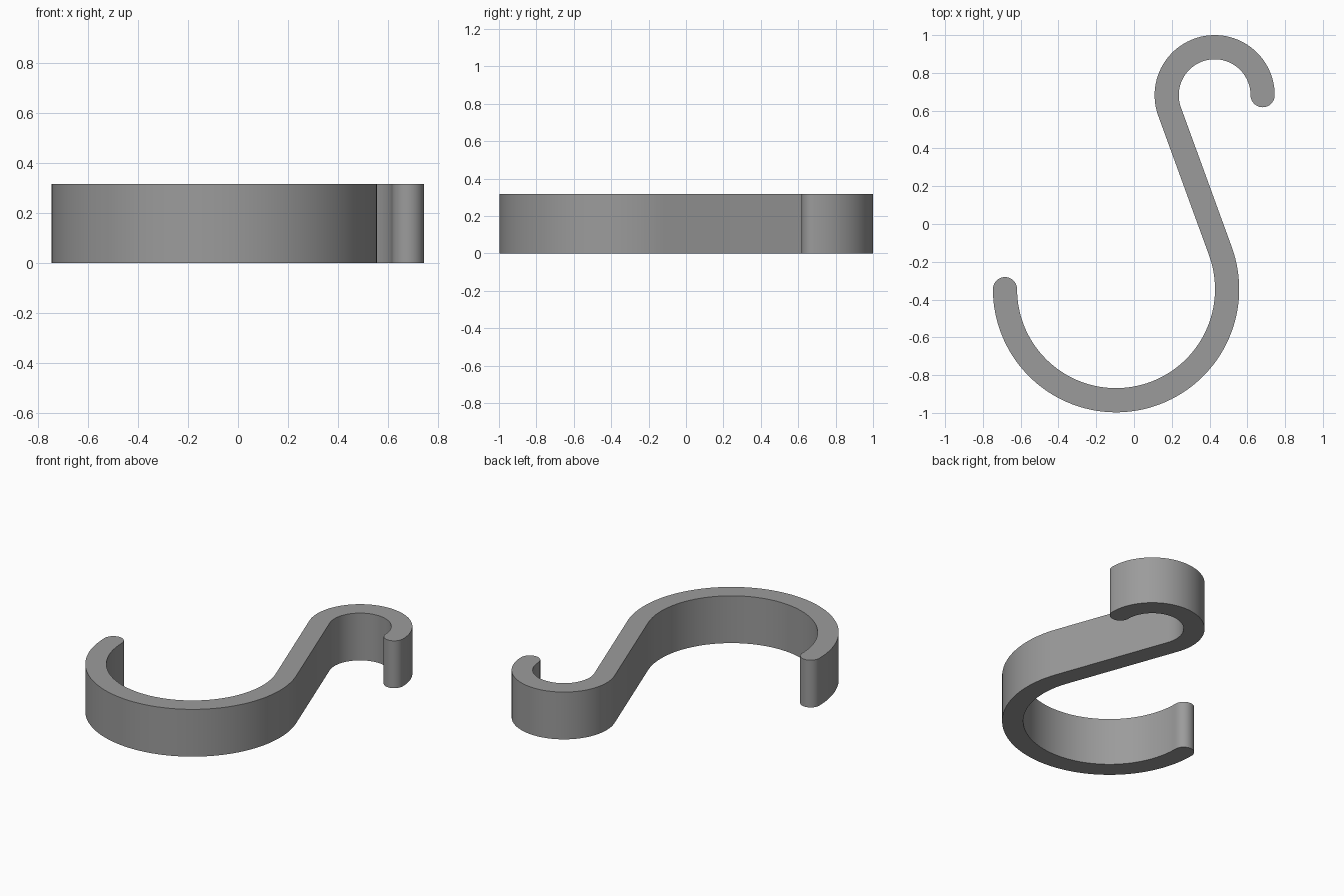
import bpy, bmesh, math
from mathutils import Vector

if "Cube" in bpy.data.objects:
    bpy.data.objects.remove(bpy.data.objects["Cube"])

HEIGHT = 0.317
HALF = 0.064                      # half the band width
BIG, BIG_R = Vector((-0.095, -0.345)), 0.588
SMALL, SMALL_R = Vector((0.427, 0.682)), 0.254


def arc(centre, radius, start, end, steps):
    """Points on an arc, angles in radians."""
    angles = [start + (end - start) * i / steps for i in range(steps + 1)]
    return [centre + radius * Vector((math.cos(a), math.sin(a))) for a in angles]


# Angle at which the straight shank touches both hooks
gap = SMALL - BIG
tangent = math.atan2(gap.y, gap.x) - math.acos((BIG_R + SMALL_R) / gap.length)
PI = math.pi


def side(offset):
    """One edge of the band, from the large hook tip to the small hook tip."""
    return (arc(BIG, BIG_R + offset, -PI, tangent, 72)
            + arc(SMALL, SMALL_R - offset, PI + tangent, 0, 56))


outer, inner = side(HALF), side(-HALF)
small_tip = arc(SMALL + Vector((SMALL_R, 0)), HALF, -PI, 0, 20)[1:-1]
large_tip = arc(BIG - Vector((BIG_R, 0)), HALF, 0, PI, 20)[1:-1]
outline = outer + small_tip + inner[::-1] + large_tip

# Extrude the outline into the hook
bm = bmesh.new()
base = bm.faces.new([bm.verts.new((p.x, p.y, 0)) for p in outline])
top = bmesh.ops.extrude_face_region(bm, geom=[base], use_keep_orig=True)["geom"]
bmesh.ops.translate(bm, vec=(0, 0, HEIGHT),
                    verts=[v for v in top if isinstance(v, bmesh.types.BMVert)])
bmesh.ops.recalc_face_normals(bm, faces=bm.faces)
mesh = bpy.data.meshes.new("s_hook")
bm.to_mesh(mesh)
bm.free()

hook = bpy.data.objects.new("s_hook", mesh)
bpy.context.collection.objects.link(hook)
grey = bpy.data.materials.new("mid grey")
grey.diffuse_color = (0.33, 0.33, 0.33, 1)
grey.use_nodes = True
grey.node_tree.nodes["Principled BSDF"].inputs["Base Color"].default_value = grey.diffuse_color
mesh.materials.append(grey)

# Smooth curved walls, sharp rims
bpy.context.view_layer.objects.active = hook
hook.select_set(True)
bpy.ops.object.shade_smooth_by_angle(angle=math.radians(30))
